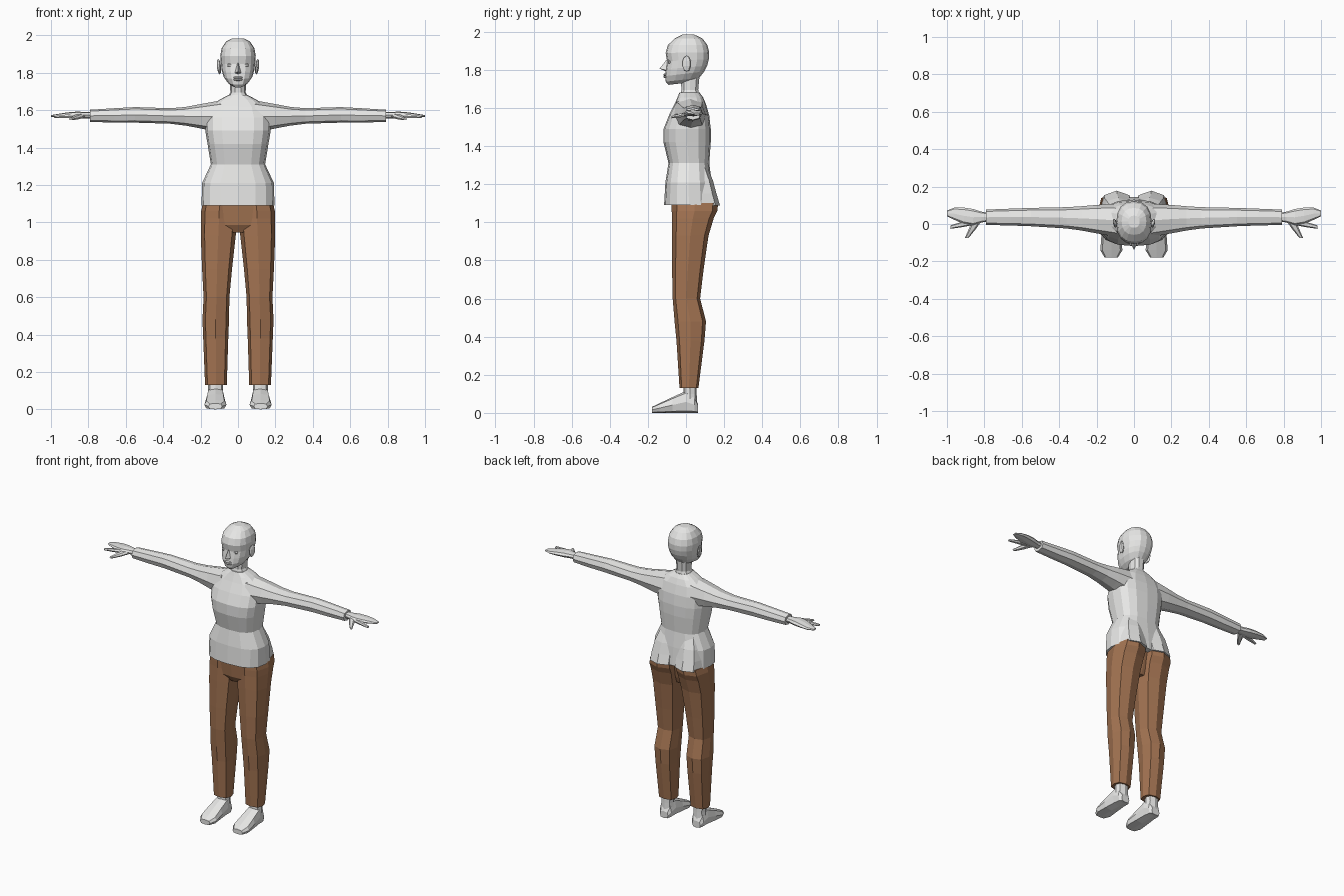
import bpy, bmesh, math


def material(name, rgb):
    m = bpy.data.materials.new(name)
    m.diffuse_color = (*rgb, 1)
    return m


GREY = material("light grey", (0.8, 0.8, 0.79))
BROWN = material("brown cloth", (0.37, 0.175, 0.085))


def finish(name, bm, mat):
    bmesh.ops.recalc_face_normals(bm, faces=bm.faces)
    me = bpy.data.meshes.new(name)
    bm.to_mesh(me)
    bm.free()
    me.materials.append(mat)
    ob = bpy.data.objects.new(name, me)
    bpy.context.collection.objects.link(ob)
    return ob


def loft(name, axis, rows, mat, n=12, power=0.8, pair=False):
    """Capped tube along an axis; each row is (position, low a, high a, low b, high b)."""
    bm = bmesh.new()
    for side in ((1, -1) if pair else (1,)):
        rings = []
        for t, a0, a1, b0, b1 in rows:
            ring = []
            for i in range(n):
                c, s = math.cos(2 * math.pi * i / n), math.sin(2 * math.pi * i / n)
                c = math.copysign(abs(c) ** power, c) if abs(c) > 1e-6 else 0
                s = math.copysign(abs(s) ** power, s) if abs(s) > 1e-6 else 0
                a = (a0 + a1) / 2 + (a1 - a0) / 2 * c
                b = (b0 + b1) / 2 + (b1 - b0) / 2 * s
                x, y, z = {"x": (t, a, b), "y": (a, t, b), "z": (a, b, t)}[axis]
                ring.append(bm.verts.new((x * side, y, z)))
            rings.append(ring)
        for r, q in zip(rings, rings[1:]):
            for i in range(n):
                j = (i + 1) % n
                bm.faces.new((r[i], r[j], q[j], q[i]))
        bm.faces.new(rings[0])
        bm.faces.new(rings[-1])
    return finish(name, bm, mat)


def merge(base, *others):
    """Fuse overlapping parts into one skin."""
    for o in others:
        mod = base.modifiers.new("union", "BOOLEAN")
        mod.operation, mod.solver, mod.object = "UNION", "EXACT", o
        bpy.context.view_layer.objects.active = base
        bpy.ops.object.modifier_apply(modifier=mod.name)
        bpy.data.objects.remove(o)


# Shirt body, sleeves and the fuller back of the hem
shirt = loft("shirt", "z", [
    (1.09, -.195, .195, -.115, .145), (1.21, -.192, .192, -.108, .135),
    (1.31, -.145, .145, -.092, .122), (1.42, -.163, .163, -.118, .130),
    (1.49, -.175, .175, -.118, .130), (1.56, -.175, .175, -.09, .122),
    (1.62, -.15, .15, -.06, .105), (1.655, -.10, .10, -.045, .09),
    (1.68, -.052, .052, -.035, .072)], GREY, n=16, power=0.75)
sleeves = loft("sleeves", "x", [
    (.09, -.07, .108, 1.48, 1.652), (.20, -.05, .102, 1.502, 1.632),
    (.28, -.035, .095, 1.517, 1.617), (.36, -.024, .09, 1.527, 1.610),
    (.55, -.012, .086, 1.533, 1.616), (.66, -.008, .082, 1.533, 1.610),
    (.79, -.005, .077, 1.537, 1.602)], GREY, n=8, pair=True)
seat = loft("shirt_seat", "z", [
    (1.089, .003, .182, -.02, .178), (1.15, .003, .178, -.02, .160),
    (1.22, .003, .165, -.02, .141), (1.31, .01, .13, -.02, .105)],
    GREY, n=8, pair=True)
merge(shirt, sleeves, seat)

# Trousers: hips joined to two tapered legs
trousers = loft("trousers", "z", [
    (.945, -.07, .07, -.045, .07), (.985, -.15, .15, -.068, .085),
    (1.10, -.185, .185, -.078, .11)], BROWN, n=12, power=0.7)
legs = loft("trouser_legs", "z", [
    (.13, .06, .176, -.034, .065), (.38, .052, .186, -.05, .097),
    (.48, .048, .190, -.06, .105), (.60, .046, .184, -.07, .074),
    (.75, .032, .192, -.073, .092), (.93, .012, .199, -.073, .118),
    (1.02, .004, .199, -.073, .145), (1.06, .004, .197, -.075, .165),
    (1.10, .004, .188, -.075, .168)], BROWN, n=8, power=0.72, pair=True)
merge(trousers, legs)

# Bare feet and ankles
feet = loft("feet", "y", [
    (.063, .09, .15, 0, .045), (.045, .077, .163, 0, .085),
    (.0, .073, .167, 0, .115), (-.07, .068, .175, 0, .083),
    (-.14, .062, .180, 0, .050), (-.178, .085, .158, 0, .032)],
    GREY, n=8, power=0.6, pair=True)
ankles = loft("ankles", "z", [
    (.05, .077, .163, -.02, .058), (.10, .08, .16, -.014, .056),
    (.17, .078, .162, -.012, .055)], GREY, n=8, pair=True)
merge(feet, ankles)

# Hands: palm with closed fingers, forefinger and thumb
palm = loft("hands", "x", [
    (.775, .015, .06, 1.555, 1.59), (.815, .008, .066, 1.556, 1.590),
    (.86, -.008, .080, 1.556, 1.592), (.91, .0, .088, 1.558, 1.588),
    (.96, .022, .088, 1.560, 1.580), (1.0, .042, .072, 1.563, 1.573)],
    GREY, n=8, pair=True)
finger = loft("forefingers", "x", [
    (.86, -.006, .025, 1.557, 1.583), (.92, -.017, .012, 1.556, 1.577),
    (.982, -.026, -.008, 1.557, 1.569)], GREY, n=6, pair=True)
thumb = loft("thumbs", "y", [
    (.015, .815, .865, 1.556, 1.583), (-.03, .848, .885, 1.549, 1.572),
    (-.075, .885, .904, 1.545, 1.558)], GREY, n=6, pair=True)
merge(palm, finger, thumb)

# Neck and head
loft("neck", "z", [
    (1.66, -.058, .058, -.035, .074), (1.695, -.041, .041, -.026, .066),
    (1.79, -.045, .045, -.03, .075)], GREY, n=10)
head = loft("head", "z", [
    (1.732, -.028, .028, -.092, .04), (1.75, -.056, .056, -.106, .07),
    (1.78, -.077, .077, -.110, .096), (1.812, -.087, .087, -.106, .111),
    (1.85, -.092, .092, -.099, .120), (1.89, -.095, .095, -.107, .122),
    (1.93, -.088, .088, -.095, .112), (1.965, -.066, .066, -.058, .086),
    (1.984, -.03, .03, -.02, .045)], GREY, n=16, power=0.85)
for v in head.data.vertices:  # jaw slopes up towards the nape
    v.co.z += .12 * v.co.y * min(1, max(0, (1.9 - v.co.z) / .12))

# Nose
bm = bmesh.new()
tip, bridge, left, right, base = [bm.verts.new(p) for p in (
    (0, -.139, 1.806), (0, -.098, 1.858), (.02, -.098, 1.797),
    (-.02, -.098, 1.797), (0, -.1, 1.79))]
for f in ((tip, bridge, left), (tip, right, bridge), (tip, left, base), (tip, base, right)):
    bm.faces.new(f)
finish("nose", bm, GREY)


def blobs(name, places, size):
    """Small faceted ellipsoids."""
    bm = bmesh.new()
    for p in places:
        made = bmesh.ops.create_uvsphere(bm, u_segments=8, v_segments=5, radius=1)["verts"]
        for v in made:
            v.co = [c * s + o for c, s, o in zip(v.co, size, p)]
    return finish(name, bm, GREY)


blobs("eyes", [(s * .04, -.084, 1.84) for s in (1, -1)], (.02, .012, .01))
blobs("lips", [(0, -.107, 1.774), (0, -.107, 1.763)], (.026, .012, .007))

# Ears, tilted outwards at the back
ears = blobs("ears", [(s * .098, .004, 1.832) for s in (1, -1)], (.010, .024, .042))
for v in ears.data.vertices:
    v.co.x += math.copysign(.25 * (v.co.y + .01) + .1 * (v.co.z - 1.832), v.co.x)
